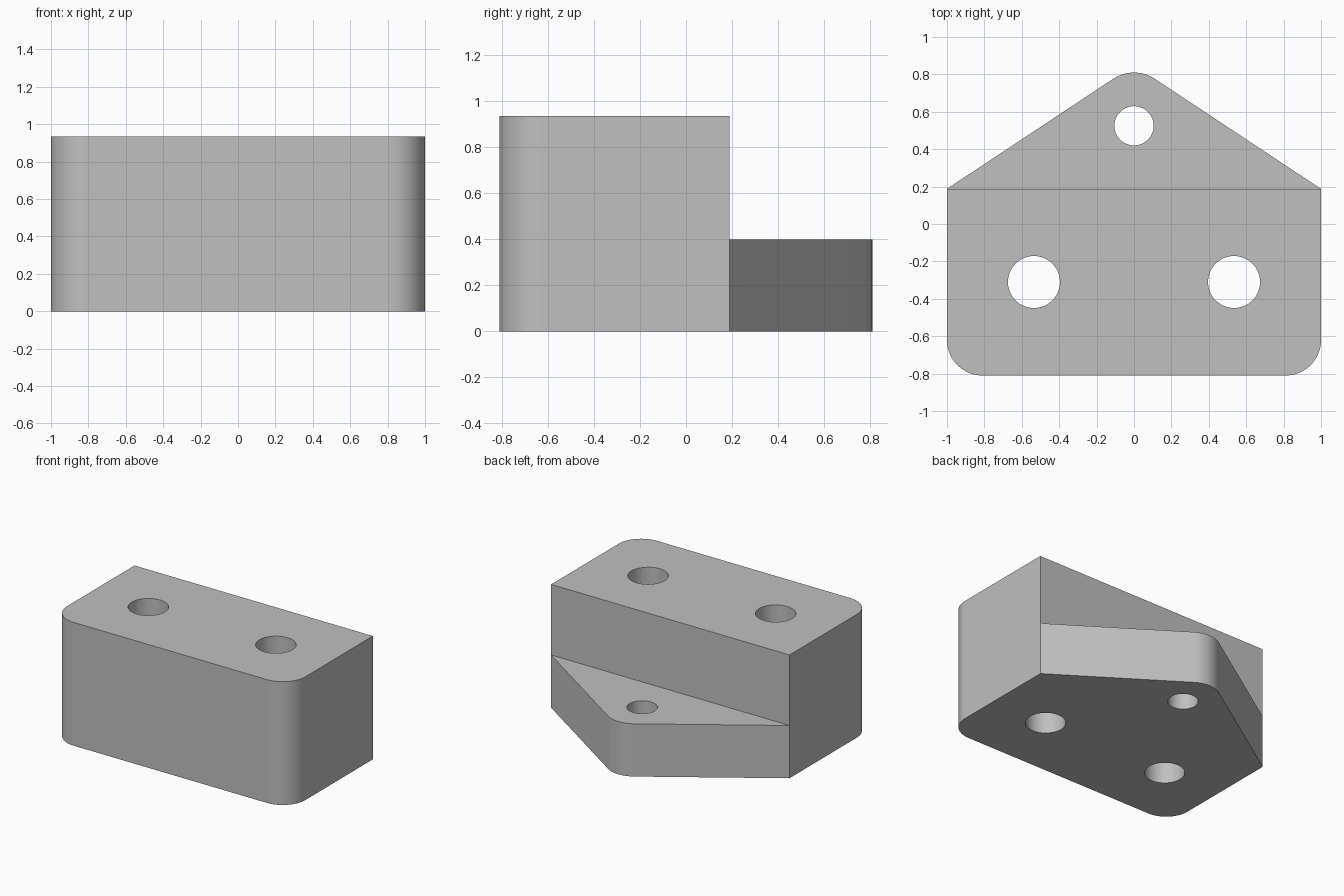
import bpy, bmesh
from math import sin, cos, pi, atan2

if "Cube" in bpy.data.objects:
    bpy.data.objects.remove(bpy.data.objects["Cube"])

HEIGHT, FLANGE = 0.935, 0.4      # block and flange heights
FRONT, STEP, BACK = -0.81, 0.188, 0.81
CORNER, NOSE = 0.19, 0.2         # corner radii

grey = bpy.data.materials.new("plain grey")
grey.use_nodes = True
colour = (0.527, 0.527, 0.527, 1)
grey.diffuse_color = colour
grey.node_tree.nodes["Principled BSDF"].inputs["Base Color"].default_value = colour


def arc(cx, cy, r, start, end, steps=24):
    angles = [start + (end - start) * i / steps for i in range(steps + 1)]
    return [(cx + r * cos(a), cy + r * sin(a)) for a in angles]


def prism(name, outline, z0, z1):
    """Extrude a counter-clockwise outline from z0 up to z1."""
    bm = bmesh.new()
    base = bm.faces.new([bm.verts.new((x, y, z0)) for x, y in outline])
    top = bmesh.ops.extrude_face_region(bm, geom=[base], use_keep_orig=True)["geom"]
    bmesh.ops.translate(bm, vec=(0, 0, z1 - z0),
                        verts=[v for v in top if isinstance(v, bmesh.types.BMVert)])
    bmesh.ops.recalc_face_normals(bm, faces=bm.faces)
    mesh = bpy.data.meshes.new(name)
    bm.to_mesh(mesh)
    bm.free()
    mesh.materials.append(grey)
    obj = bpy.data.objects.new(name, mesh)
    bpy.context.collection.objects.link(obj)
    return obj


def cut(body, cutter):
    cutter.hide_render = True
    mod = body.modifiers.new("cut", 'BOOLEAN')
    mod.operation, mod.solver, mod.object = 'DIFFERENCE', 'EXACT', cutter
    bpy.ops.object.modifier_apply(modifier=mod.name)
    bpy.data.objects.remove(cutter)


# Outline: rounded front corners, straight sides, tapering to a rounded nose.
# The taper is the tangent from the side corner to the nose circle.
nose_y = BACK - NOSE
dx, dy = 1, nose_y - STEP
dist = (dx * dx + dy * dy) ** 0.5
slope = atan2(dy, dx) + atan2(NOSE, (dist ** 2 - NOSE ** 2) ** 0.5)
outline = (arc(-1 + CORNER, FRONT + CORNER, CORNER, pi, 1.5 * pi)
           + arc(1 - CORNER, FRONT + CORNER, CORNER, 1.5 * pi, 2 * pi)
           + [(1, STEP)]
           + arc(0, nose_y, NOSE, pi / 2 - slope, pi / 2 + slope)
           + [(-1, STEP)])
body = prism("mounting_block", outline, 0, HEIGHT)
bpy.context.view_layer.objects.active = body
body.select_set(True)

# Step down to the rear flange
cut(body, prism("step_cutter", [(-2, STEP), (2, STEP), (2, 2), (-2, 2)], FLANGE, 2))

# Three through holes
for x, y, r in [(-0.535, -0.31, 0.139), (0.535, -0.31, 0.139), (0, 0.525, 0.105)]:
    cut(body, prism("hole_cutter", arc(x, y, r, 0, 2 * pi, 64)[:-1], -1, 2))

bpy.ops.object.shade_smooth_by_angle(angle=pi / 6)
